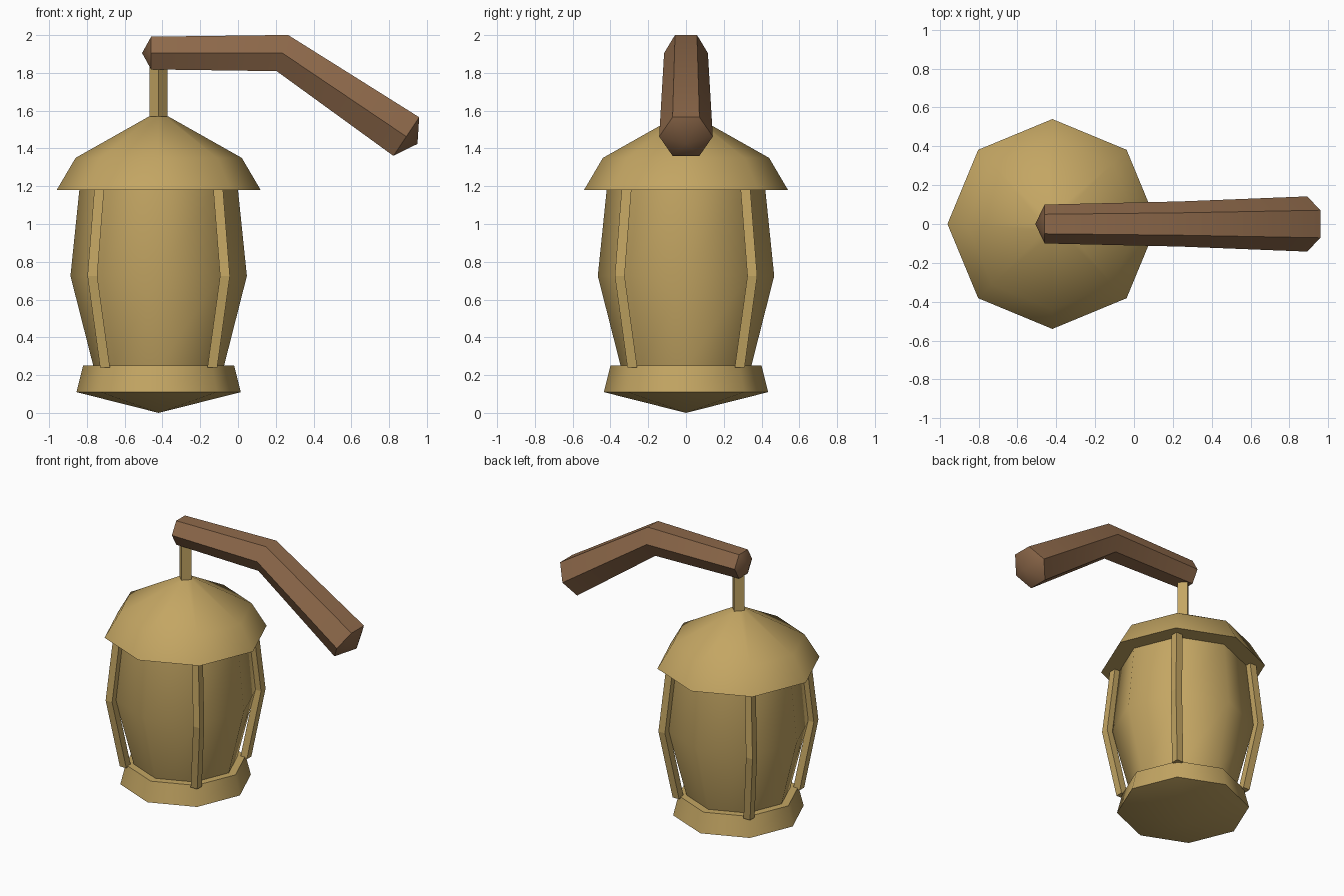
import bpy
import bmesh
from math import cos, sin, pi, radians
from mathutils import Vector

cube = bpy.data.objects.get("Cube")
if cube:
    bpy.data.objects.remove(cube, do_unlink=True)

AXIS_X = -0.42  # centre line of the lantern


def make_material(name, rgb):
    mat = bpy.data.materials.new(name)
    mat.use_nodes = True
    color = (*rgb, 1)
    mat.diffuse_color = color
    bsdf = next(n for n in mat.node_tree.nodes if n.type == "BSDF_PRINCIPLED")
    bsdf.inputs["Base Color"].default_value = color
    return mat


brass = make_material("brass", (0.55, 0.38, 0.125))
wood = make_material("brown wood", (0.27, 0.141, 0.069))


def loft(name, rings, mat, smooth=None, start_tip=None, end_tip=None):
    """Skin a list of equal-sided rings, closing each end flat or to a tip."""
    bm = bmesh.new()
    loops = [[bm.verts.new(p) for p in ring] for ring in rings]
    n = len(loops[0])
    for a, b in zip(loops, loops[1:]):
        for i in range(n):
            j = (i + 1) % n
            bm.faces.new((a[i], a[j], b[j], b[i]))
    for loop, tip in ((loops[0], start_tip), (loops[-1], end_tip)):
        if tip is None:
            bm.faces.new(loop)
        else:
            apex = bm.verts.new(tip)
            for i in range(n):
                bm.faces.new((loop[i], loop[(i + 1) % n], apex))
    bmesh.ops.recalc_face_normals(bm, faces=bm.faces)
    mesh = bpy.data.meshes.new(name)
    bm.to_mesh(mesh)
    bm.free()
    mesh.materials.append(mat)
    obj = bpy.data.objects.new(name, mesh)
    bpy.context.collection.objects.link(obj)
    if smooth:
        bpy.ops.object.select_all(action="DESELECT")
        obj.select_set(True)
        bpy.context.view_layer.objects.active = obj
        bpy.ops.object.shade_smooth_by_angle(angle=radians(smooth))
    return obj


def turned(name, profile, sides=8, smooth=60, **tips):
    """Faceted turned part from (radius, height) pairs around the lantern axis."""
    rings = [[(AXIS_X + r * cos(2 * pi * i / sides), r * sin(2 * pi * i / sides), z)
              for i in range(sides)] for r, z in profile]
    return loft(name, rings, brass, smooth, **tips)


# Lantern: pointed base, bulging body, roof and hanging post
turned("base", [(0.435, 0.11), (0.40, 0.25)], start_tip=(AXIS_X, 0, 0))
turned("body", [(0.345, 0.245), (0.467, 0.725), (0.42, 1.18)])
turned("roof", [(0.54, 1.18), (0.44, 1.35), (0.05, 1.57)])
turned("hanging_post", [(0.048, 1.56), (0.048, 1.86)], sides=4, smooth=None)

# Four bent square bars at the corners of the body
BAR_PATH = [(0.284, 0.24), (0.351, 0.725), (0.315, 1.18)]
HALF = 0.026
for side, sx in (("left", 1), ("right", -1)):
    for end, sy in (("front", -1), ("back", 1)):
        rings = [[(AXIS_X + sx * d + u * HALF, sy * d + v * HALF, z)
                  for u, v in ((-1, -1), (1, -1), (1, 1), (-1, 1))]
                 for d, z in BAR_PATH]
        loft(f"bar_{end}_{side}", rings, brass)

# Bent hexagonal handle: centre, in-plane "up" direction and radius per ring
HANDLE = [
    (Vector((-0.46, 0, 1.905)), Vector((0, 0, 1)), 0.10),
    (Vector((0.235, 0, 1.905)), Vector((0.30, 0, 0.954)), 0.116),
    (Vector((0.891, 0, 1.463)), Vector((0.556, 0, 0.831)), 0.142),
]
side_dir = Vector((0, 1, 0))
handle_rings = [[c + r * (cos(i * pi / 3) * side_dir + sin(i * pi / 3) * up)
                 for i in range(6)] for c, up, r in HANDLE]
loft("handle", handle_rings, wood, smooth=40,
     start_tip=(-0.508, 0, 1.905), end_tip=(0.95, 0, 1.424))
